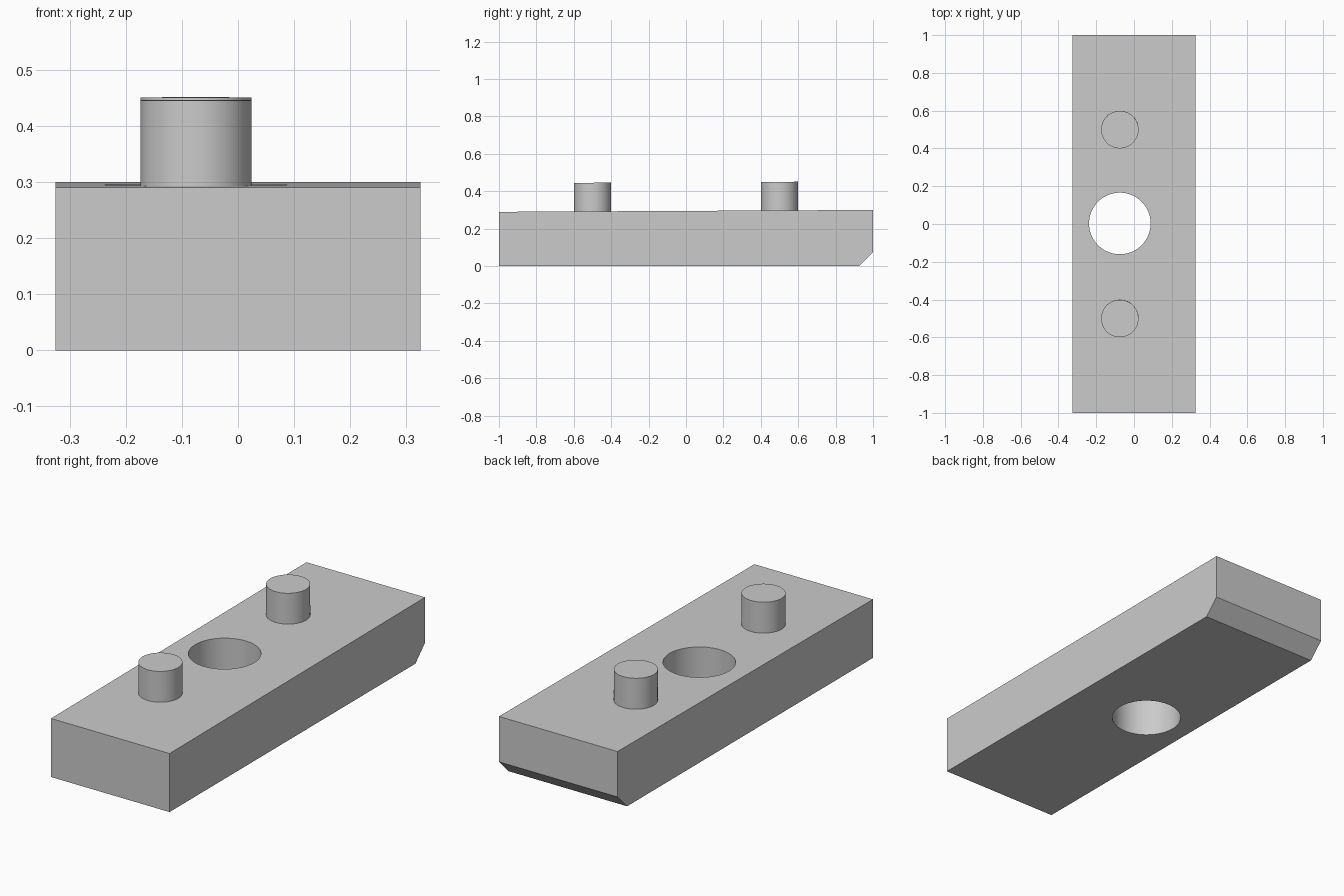
import bpy, bmesh, math

if "Cube" in bpy.data.objects:
    bpy.data.objects.remove(bpy.data.objects["Cube"])

grey = bpy.data.materials.new("light grey")
grey.diffuse_color = (0.6, 0.6, 0.6, 1)
grey.use_nodes = True
grey.node_tree.nodes["Principled BSDF"].inputs["Base Color"].default_value = grey.diffuse_color

HALF_W = 0.325            # half width of the block
SLOPE = 0.01 / 2          # the top face rises slightly towards the back
AXIS_X = -0.075           # pegs and hole share this offset line


def top_z(y):
    return 0.29 + SLOPE * (y + 1)


def shade(obj):
    bpy.ops.object.select_all(action='DESELECT')
    obj.select_set(True)
    bpy.context.view_layer.objects.active = obj
    bpy.ops.object.shade_smooth_by_angle(angle=math.radians(30))


def cylinder(name, radius, x, y, z0, z1, sides=64):
    bpy.ops.mesh.primitive_cylinder_add(vertices=sides, radius=radius, depth=z1 - z0,
                                        location=(x, y, (z0 + z1) / 2))
    obj = bpy.context.object
    obj.name = name
    obj.data.materials.append(grey)
    return obj


# Block: side profile (y, z) with a chamfered lower back edge, extruded across x
profile = [(-1, 0), (0.925, 0), (1, 0.075), (1, top_z(1)), (-1, top_z(-1))]
bm = bmesh.new()
face = bm.faces.new([bm.verts.new((-HALF_W, y, z)) for y, z in profile])
ext = bmesh.ops.extrude_face_region(bm, geom=[face])
bmesh.ops.translate(bm, vec=(2 * HALF_W, 0, 0),
                    verts=[g for g in ext["geom"] if isinstance(g, bmesh.types.BMVert)])
bmesh.ops.recalc_face_normals(bm, faces=bm.faces)
mesh = bpy.data.meshes.new("block")
bm.to_mesh(mesh)
bm.free()
block = bpy.data.objects.new("block", mesh)
bpy.context.collection.objects.link(block)
mesh.materials.append(grey)

# Through hole in the middle
cutter = cylinder("hole_cutter", 0.163, AXIS_X, 0.003, -0.2, 0.6, 96)
cut = block.modifiers.new("hole", 'BOOLEAN')
cut.operation = 'DIFFERENCE'
cut.solver = 'EXACT'
cut.object = cutter
bpy.context.view_layer.objects.active = block
bpy.ops.object.modifier_apply(modifier="hole")
bpy.data.objects.remove(cutter)
shade(block)

# Two locating pegs, square to the sloped top and slightly sunk into it
for name, y in (("front_peg", -0.5), ("back_peg", 0.5)):
    peg = cylinder(name, 0.099, AXIS_X, y, top_z(y) - 0.004, top_z(y) + 0.153)
    peg.rotation_euler.x = math.atan(SLOPE)
    shade(peg)
